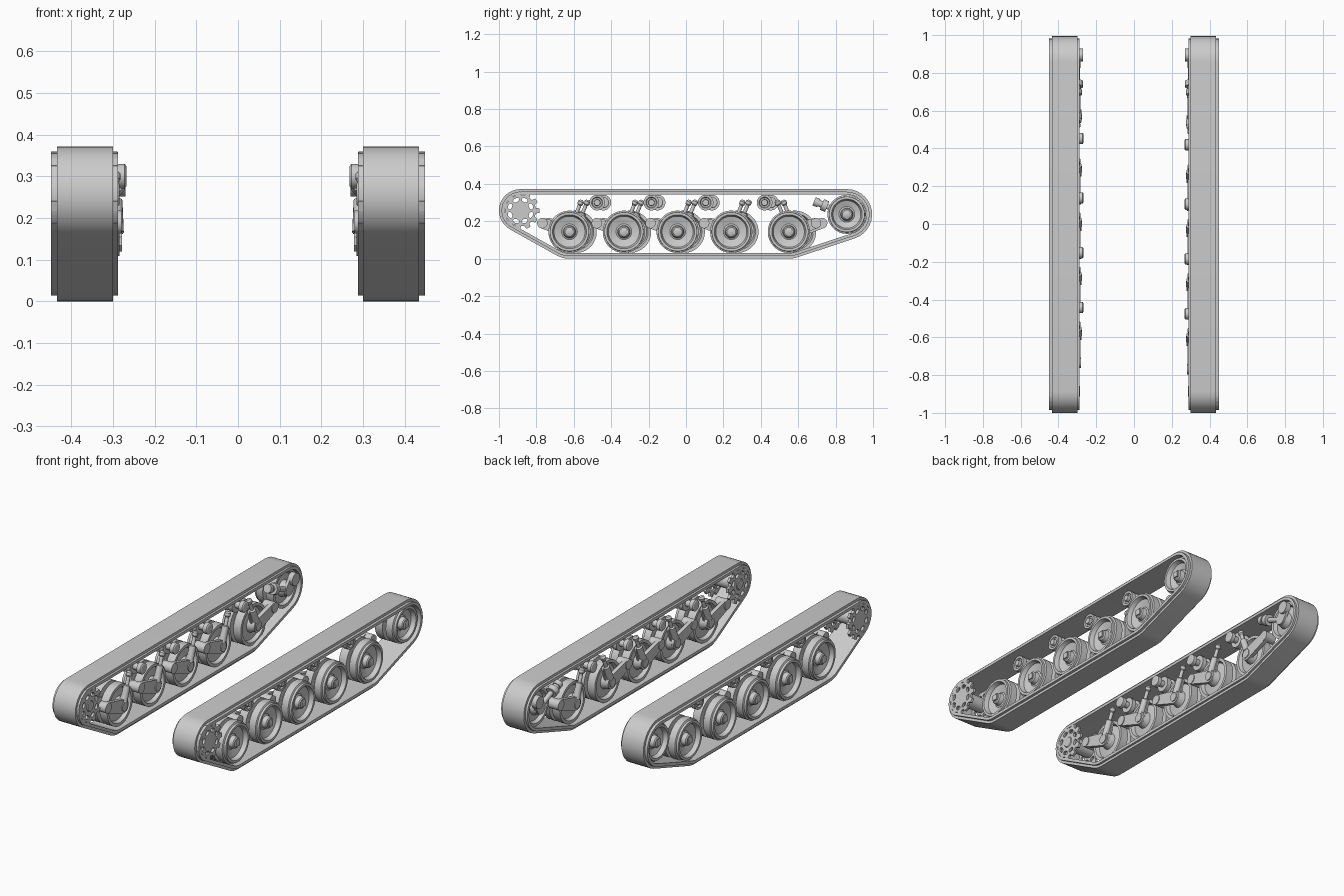
import bpy, bmesh
from math import pi, sin, cos, acos, atan2, hypot, radians
from mathutils import Vector, Matrix

if "Cube" in bpy.data.objects:
    bpy.data.objects.remove(bpy.data.objects["Cube"])

grey = bpy.data.materials.new("track_grey")
grey.use_nodes = True
grey.diffuse_color = (0.6, 0.6, 0.6, 1)
grey.node_tree.nodes["Principled BSDF"].inputs["Base Color"].default_value = (0.6, 0.6, 0.6, 1)

SPROCKET, IDLER = (-0.885, 0.257), (0.86, 0.237)
WHEEL_Y, WHEEL_Z = (-0.623, -0.332, -0.045, 0.242, 0.55), 0.144
ROLLER_Y, ROLLER_Z = (-0.475, -0.185, 0.105, 0.42), 0.3
SIDES = {"left": 1, "right": -1}


def finish(name, bm):
    """Turn a bmesh into a grey object with sharp edges kept."""
    bmesh.ops.recalc_face_normals(bm, faces=bm.faces)
    me = bpy.data.meshes.new(name)
    bm.to_mesh(me)
    bm.free()
    me.shade_smooth()
    me.set_sharp_from_angle(angle=radians(32))
    me.materials.append(grey)
    ob = bpy.data.objects.new(name, me)
    bpy.context.collection.objects.link(ob)
    return ob


def skin(name, rings, closed):
    """Bridge equal rings of points; closed joins the last ring to the first."""
    bm = bmesh.new()
    loops = [[bm.verts.new(p) for p in ring] for ring in rings]
    n = len(loops[0])
    for i in range(len(loops) - (not closed)):
        a, b = loops[i], loops[(i + 1) % len(loops)]
        for j in range(n):
            k = (j + 1) % n
            bm.faces.new((a[j], a[k], b[k], b[j]))
    if not closed:
        bm.faces.new(loops[0])
        bm.faces.new(loops[-1])
    return finish(name, bm)


def lathe(name, s, y, z, profile, sides=32):
    """Spin (x, radius) points about an axle along x."""
    angles = [2 * pi * (j + 0.5) / sides for j in range(sides)]
    return skin(name, [[(s * x, y + r * cos(a), z + r * sin(a)) for a in angles]
                       for x, r in profile], False)


def drum(name, s, y, z, x0, x1, r, sides=20):
    return lathe(name, s, y, z, [(x0, r), (x1, r)], sides)


def rod(name, p, q, stations, sides=14):
    """Round bar from p to q with (fraction, radius) stations."""
    p, q = Vector(p), Vector(q)
    turn = (q - p).to_track_quat('Z', 'Y')
    angles = [2 * pi * j / sides for j in range(sides)]
    return skin(name, [[p.lerp(q, t) + turn @ Vector((r * cos(a), r * sin(a), 0))
                        for a in angles] for t, r in stations], False)


def belt_path(inset, steps=14):
    """Belt line wrapped counter-clockwise round four circles."""
    circles = [(WHEEL_Y[0], WHEEL_Z, 0.144), (WHEEL_Y[-1], WHEEL_Z, 0.144),
               (*IDLER, 0.135), (*SPROCKET, 0.115)]
    tangent = []
    for i, (y0, z0, r0) in enumerate(circles):
        y1, z1, r1 = circles[(i + 1) % 4]
        dy, dz = y1 - y0, z1 - z0
        tangent.append(atan2(dz, dy) - acos((r0 - r1) / hypot(dy, dz)))
    path = []
    for i, (y, z, r) in enumerate(circles):
        start = tangent[i - 1]
        sweep = (tangent[i] - start) % (2 * pi)
        for k in range(steps + 1):
            a = start + sweep * k / steps
            path.append((y + (r - inset) * cos(a), z + (r - inset) * sin(a)))
    return path


def belt(name, s, outer, inner, x0, x1):
    rings = [[(s * x0, *o), (s * x1, *o), (s * x1, *i), (s * x0, *i)]
             for o, i in zip(belt_path(outer), belt_path(inner))]
    return skin(name, rings, True)


def arm(name, s, a, b, ra, rb, x0, x1, half=8):
    """Tapered flat link with rounded ends between two axle points."""
    t = atan2(b[1] - a[1], b[0] - a[0])
    outline = []
    for (y, z), r, base in ((a, ra, t + pi / 2), (b, rb, t - pi / 2)):
        for k in range(half + 1):
            q = base + pi * k / half
            outline.append((y + r * cos(q), z + r * sin(q)))
    return skin(name, [[(s * x, y, z) for y, z in outline] for x in (x0, x1)], False)


def sprocket_plate(name, x, teeth=11, holes=8):
    """Toothed plate with oval lightening holes."""
    cu = bpy.data.curves.new(name + "_outline", 'CURVE')
    cu.dimensions, cu.fill_mode, cu.extrude = '2D', 'BOTH', 0.007

    def outline(points):
        sp = cu.splines.new('POLY')
        sp.points.add(len(points) - 1)
        for p, (u, v) in zip(sp.points, points):
            p.co = (u, v, 0, 1)
        sp.use_cyclic_u = True

    step = 2 * pi / teeth
    outline([(r * cos((i + f) * step), r * sin((i + f) * step)) for i in range(teeth)
             for f, r in ((0.2, 0.102), (0.32, 0.083), (0.68, 0.083), (0.8, 0.102))])
    for h in range(holes):
        a = 2 * pi * (h + 0.5) / holes
        ring = [(0.06 + 0.011 * cos(2 * pi * k / 12), 0.017 * sin(2 * pi * k / 12))
                for k in range(12)]
        outline([(u * cos(a) - v * sin(a), u * sin(a) + v * cos(a)) for u, v in ring])
    tmp = bpy.data.objects.new(name + "_helper", cu)
    me = bpy.data.meshes.new_from_object(tmp)
    bpy.data.objects.remove(tmp)
    bm = bmesh.new()
    bm.from_mesh(me)
    bmesh.ops.remove_doubles(bm, verts=bm.verts, dist=0.0001)
    # Local x, y, z become world y, z, x
    bm.transform(Matrix.Translation((x, *SPROCKET)) @
                 Matrix(((0, 0, 1, 0), (1, 0, 0, 0), (0, 1, 0, 0), (0, 0, 0, 1))))
    return finish(name, bm)


def wheel_profile(r):
    """Twin-rim dished wheel with a central hub."""
    return [(0.295, 0.022), (0.295, 0.036), (0.325, 0.045), (0.332, r - 0.024),
            (0.312, r - 0.016), (0.312, r), (0.358, r), (0.358, r - 0.03),
            (0.378, r - 0.03), (0.378, r), (0.418, r), (0.422, r - 0.008),
            (0.434, r - 0.009), (0.434, r - 0.022), (0.41, r - 0.03), (0.398, 0.042),
            (0.402, 0.034), (0.425, 0.03), (0.43, 0.024)]


def wheel(name, s, y, z, r):
    lathe(name, s, y, z, wheel_profile(r), 40)
    lathe(name + "_hub_nut", s, y, z, [(0.425, 0.022), (0.438, 0.022), (0.441, 0.014)], 4)


for label, s in SIDES.items():
    shift = 0 if s > 0 else 0.033    # torsion bars stagger the two sides

    # Track belt and its side rims
    belt(label + "_track_tread", s, 0, 0.028, 0.3, 0.434)
    belt(label + "_track_rims", s, 0.014, 0.03, 0.288, 0.449)

    # Drive sprocket
    for place, x in (("outer", 0.442), ("inner", 0.296)):
        sprocket_plate(f"{label}_sprocket_{place}_plate", s * x)
    lathe(label + "_sprocket_hub", s, *SPROCKET,
          [(0.285, 0.026), (0.3, 0.04), (0.435, 0.04), (0.447, 0.028)], 24)

    # Idler wheel with its crank and tensioner
    wheel(label + "_idler_wheel", s, *IDLER, 0.104)
    arm(label + "_idler_crank", s, IDLER, (0.895, 0.285), 0.034, 0.03, 0.284, 0.3)
    drum(label + "_idler_crank_pivot", s, 0.895, 0.285, 0.27, 0.3, 0.034)
    rod(label + "_idler_tensioner", (s * 0.3, 0.685, 0.307), (s * 0.3, 0.86, 0.235),
        [(0, 0.024), (0.14, 0.024), (0.14, 0.018), (0.24, 0.018), (0.24, 0.031),
         (0.4, 0.031), (0.4, 0.014), (1, 0.014)])

    # Road wheels with swing arms and shock absorbers
    for i, wy in enumerate(WHEEL_Y):
        y, tag = wy + shift, f"{label}_{i + 1}"
        d = -1 if i < 4 else 1       # the rearmost arm is reversed
        pivot = (y + d * 0.145, 0.19)
        wheel(tag + "_road_wheel", s, y, WHEEL_Z, 0.113)
        arm(tag + "_swing_arm", s, (y, WHEEL_Z), pivot, 0.036, 0.028, 0.284, 0.306)
        drum(tag + "_arm_pivot", s, *pivot, 0.28, 0.345, 0.028)
        drum(tag + "_arm_cap", s, y, WHEEL_Z, 0.279, 0.3, 0.026, 8)
        low = (s * 0.292, y - d * 0.005, 0.165)
        high = (s * 0.298, y - d * 0.062, 0.305)
        rod(tag + "_shock_absorber", low, high,
            [(0, 0.018), (0.55, 0.018), (0.58, 0.01), (0.86, 0.01), (0.9, 0.015),
             (1, 0.016), (1.06, 0.008)])
        arm(tag + "_shock_bracket", s, (y, WHEEL_Z), (y - d * 0.042, 0.23),
            0.026, 0.014, 0.3, 0.31)

    # Return rollers on short axles
    for i, ry in enumerate(ROLLER_Y):
        y, tag = ry + shift, f"{label}_{i + 1}"
        lathe(tag + "_return_roller", s, y, ROLLER_Z,
              [(0.325, 0.02), (0.325, 0.042), (0.35, 0.042), (0.35, 0.026),
               (0.375, 0.026), (0.375, 0.042), (0.4, 0.042), (0.4, 0.03),
               (0.392, 0.026), (0.392, 0.018), (0.408, 0.016)], 24)
        lathe(tag + "_roller_axle", s, y, ROLLER_Z,
              [(0.268, 0.024), (0.272, 0.03), (0.294, 0.03), (0.294, 0.018), (0.33, 0.018)])
